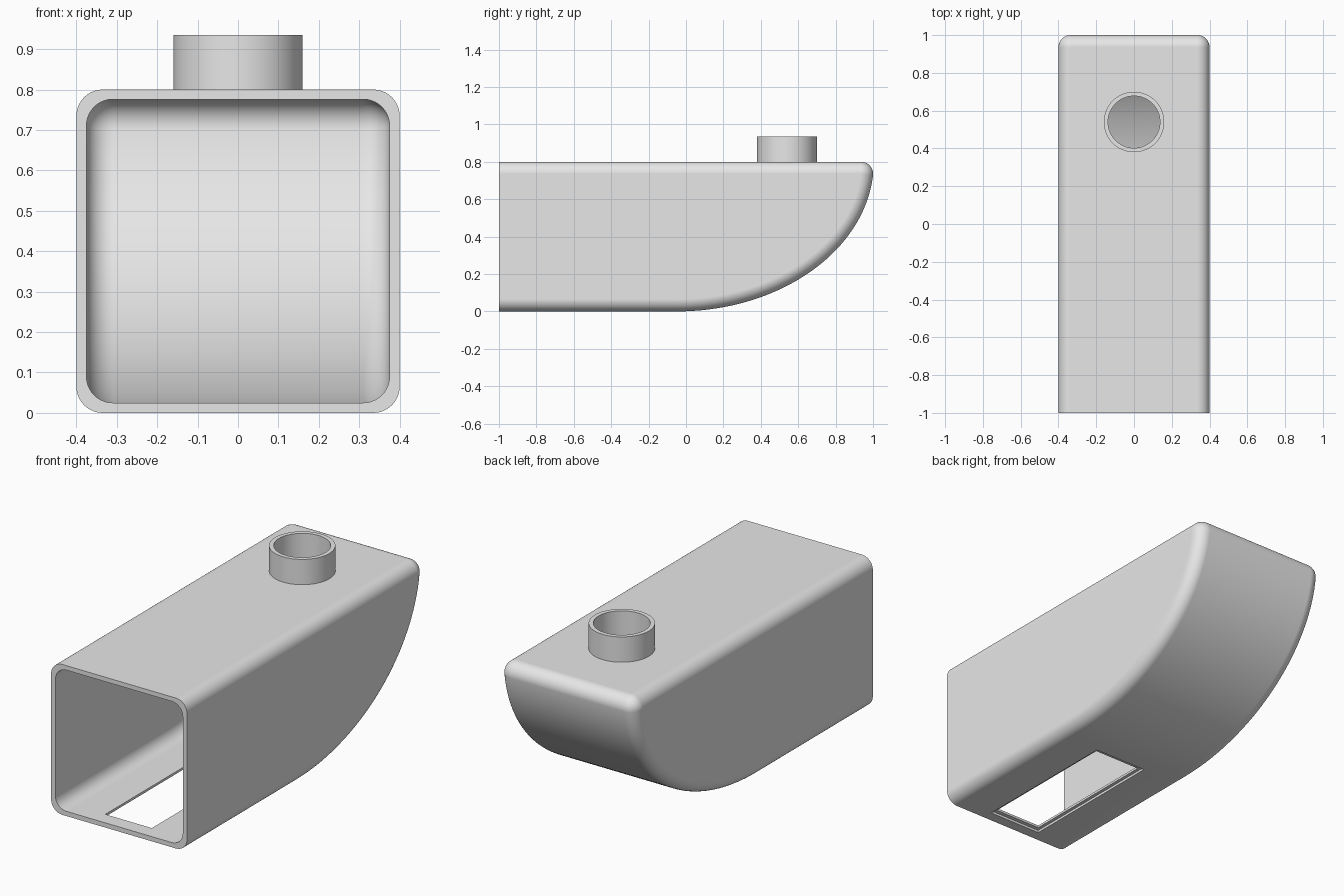
import bpy, bmesh
from math import sin, cos, acos, atan2, pi, radians
from mathutils import Vector

cube = bpy.data.objects.get("Cube")
if cube:
    bpy.data.objects.remove(cube, do_unlink=True)

grey = bpy.data.materials.new("plain_grey")
grey.use_nodes = True
grey.diffuse_color = (0.8, 0.8, 0.8, 1)
grey.node_tree.nodes["Principled BSDF"].inputs["Base Color"].default_value = (0.8, 0.8, 0.8, 1)

CURVE_START = -0.05
RADIUS = 0.065


def make_object(name, bm):
    bmesh.ops.recalc_face_normals(bm, faces=bm.faces)
    mesh = bpy.data.meshes.new(name)
    bm.to_mesh(mesh)
    bm.free()
    mesh.materials.append(grey)
    obj = bpy.data.objects.new(name, mesh)
    bpy.context.collection.objects.link(obj)
    return obj


def side_profile(front, back, low, high, r, steps=36, corner=10):
    """Points and outward normals (y, z): flat floor, elliptic sweep, rounded top corner."""
    b = high - low
    t_end = acos(1.115 * r / b)
    a = (back - CURVE_START) / sin(t_end)
    pts = [(Vector((front, low)), Vector((0, -1)))]
    for i in range(steps + 1):
        t = t_end * i / steps
        p = Vector((CURVE_START + a * sin(t), high - b * cos(t)))
        pts.append((p, Vector((sin(t) / a, -cos(t) / b)).normalized()))
    p, n = pts[-1]
    centre, start = p - n * r, atan2(n.y, n.x)
    for i in range(1, corner + 1):
        f = start + (pi / 2 - start) * i / corner
        n = Vector((cos(f), sin(f)))
        pts.append((centre + n * r, n))
    pts.append((Vector((front, pts[-1][0].y)), Vector((0, 1))))
    return pts


def hull(name, half_width, front, back, low, high, r=RADIUS, segs=10):
    """Sweep the side profile across x, shrinking it near both sides to round the edges."""
    pts = side_profile(front, back, low, high, r)
    half = [(half_width - r + r * cos(pi / 2 * k / segs), r * (1 - sin(pi / 2 * k / segs)))
            for k in range(segs + 1)]
    rings = [(-x, d) for x, d in half] + [(x, d) for x, d in reversed(half)]
    bm = bmesh.new()
    loops = []
    for x, d in rings:
        loops.append([bm.verts.new((x, *(p - n * d))) for p, n in pts])
    for one, two in zip(loops, loops[1:]):
        for i in range(len(pts)):
            j = (i + 1) % len(pts)
            bm.faces.new((one[i], one[j], two[j], two[i]))
    bm.faces.new(loops[0])
    bm.faces.new(loops[-1])
    bmesh.ops.remove_doubles(bm, verts=bm.verts, dist=0.0005)
    return make_object(name, bm)


def cylinder(name, radius, y, low, high):
    bm = bmesh.new()
    bmesh.ops.create_cone(bm, cap_ends=True, segments=64, radius1=radius,
                          radius2=radius, depth=high - low)
    bmesh.ops.translate(bm, verts=bm.verts, vec=(0, y, (low + high) / 2))
    return make_object(name, bm)


def box(name, half_width, front, back, low, high):
    bm = bmesh.new()
    bmesh.ops.create_cube(bm, size=1)
    bmesh.ops.scale(bm, verts=bm.verts, vec=(2 * half_width, back - front, high - low))
    bmesh.ops.translate(bm, verts=bm.verts, vec=(0, (front + back) / 2, (low + high) / 2))
    return make_object(name, bm)


# Outer shell with its round neck, then everything that is cut out of it
body = hull("housing", 0.4, -1, 1, 0, 0.8)
tools = [
    ("UNION", cylinder("neck", 0.16, 0.54, 0.7, 0.935)),
    ("DIFFERENCE", hull("cavity_cutter", 0.375, -1.1, 0.975, 0.025, 0.775)),
    ("DIFFERENCE", cylinder("neck_bore_cutter", 0.1375, 0.54, 0.6, 1.1)),
    ("DIFFERENCE", box("floor_window_cutter", 0.137, -0.92, -0.135, -0.1, 0.1)),
    ("DIFFERENCE", box("floor_ledge_cutter", 0.155, -0.942, -0.108, -0.1, 0.0125)),
]
for operation, tool in tools:
    tool.hide_render = True
    mod = body.modifiers.new(tool.name, "BOOLEAN")
    mod.operation, mod.object, mod.solver = operation, tool, "EXACT"

bpy.ops.object.select_all(action="DESELECT")
body.select_set(True)
bpy.context.view_layer.objects.active = body
for mod in list(body.modifiers):
    bpy.ops.object.modifier_apply(modifier=mod.name)
for _, tool in tools:
    bpy.data.objects.remove(tool, do_unlink=True)

# Smooth the rounded surfaces, keep rims and window edges crisp
bpy.ops.object.shade_smooth_by_angle(angle=radians(35))
normals = body.modifiers.new("flat_sides", "WEIGHTED_NORMAL")
normals.keep_sharp = True
